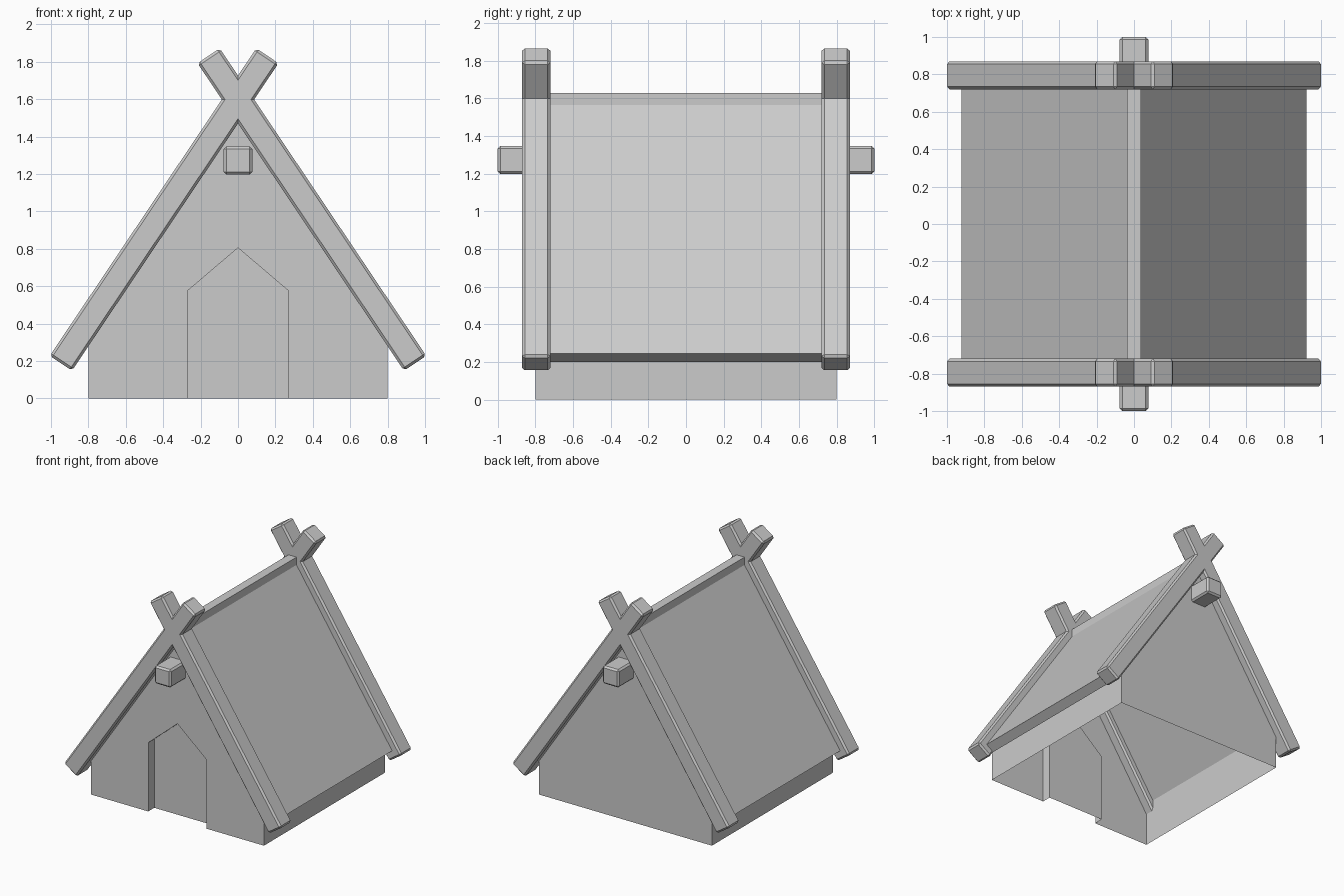
import bpy, bmesh, math
from mathutils import Vector

if "Cube" in bpy.data.objects:
    bpy.data.objects.remove(bpy.data.objects["Cube"], do_unlink=True)

grey = bpy.data.materials.new("plain_grey")
grey.use_nodes = True
grey.diffuse_color = (0.6, 0.6, 0.6, 1)
grey.node_tree.nodes["Principled BSDF"].inputs["Base Color"].default_value = (0.6, 0.6, 0.6, 1)


def finish(name, bm):
    mesh = bpy.data.meshes.new(name)
    bm.to_mesh(mesh)
    bm.free()
    mesh.materials.append(grey)
    obj = bpy.data.objects.new(name, mesh)
    bpy.context.collection.objects.link(obj)
    return obj


def face(bm, points):
    return bm.faces.new([bm.verts.new(p) for p in points])


def sweep(bm, path, y0, y1):
    """Strip of faces along an x,z path, running from y0 to y1."""
    for (xa, za), (xb, zb) in zip(path, path[1:]):
        face(bm, [(xa, y0, za), (xa, y1, za), (xb, y1, zb), (xb, y0, zb)])


def timber(name, size, location, tilt=0):
    """Square timber with narrow chamfers."""
    bm = bmesh.new()
    bmesh.ops.create_cube(bm, size=1)
    bmesh.ops.scale(bm, vec=Vector(size), verts=bm.verts)
    obj = finish(name, bm)
    obj.location = location
    obj.rotation_euler.y = tilt
    bevel = obj.modifiers.new("chamfer", 'BEVEL')
    bevel.width = 0.014
    bevel.segments = 1
    return obj


# Hut walls: open underneath, with a recessed doorway in the front
HALF, RECESS = 0.8, 0.08
outline = [(HALF, 0), (HALF, 0.37), (0, 1.55), (-HALF, 0.37), (-HALF, 0)]
door = [(-0.27, 0), (-0.27, 0.575), (0, 0.805), (0.27, 0.575), (0.27, 0)]
bm = bmesh.new()
sweep(bm, outline, -HALF, HALF)
face(bm, [(x, HALF, z) for x, z in outline])
face(bm, [(x, -HALF, z) for x, z in outline + door])
sweep(bm, door, -HALF, RECESS - HALF)
face(bm, [(x, RECESS - HALF, z) for x, z in door])
bmesh.ops.remove_doubles(bm, verts=bm.verts, dist=0.0001)
bmesh.ops.recalc_face_normals(bm, faces=bm.faces)
finish("hut_walls", bm)

# Roof: sloping sides, turned-under eaves and a raised ridge
ROOF = 0.79
half_roof = [(0.8, 0.28), (0.855, 0.2), (0.922, 0.245), (0.037, 1.563), (0.037, 1.628)]
roof = half_roof + [(-x, z) for x, z in reversed(half_roof)]
bm = bmesh.new()
sweep(bm, roof, -ROOF, ROOF)
bmesh.ops.remove_doubles(bm, verts=bm.verts, dist=0.0001)
bmesh.ops.recalc_face_normals(bm, faces=bm.faces)
for f in bm.faces:
    n, c = f.normal, f.calc_center_median()
    if abs(n.z) > 0.99 and n.z < 0 and c.z > 1:
        bmesh.ops.reverse_faces(bm, faces=bm.faces[:])
        break
finish("roof", bm)

# Crossed gable timbers at both ends
TILT = math.atan2(1.095, 1.63)
for end, y in (("front", -0.795), ("back", 0.795)):
    for side, s in (("left", 1), ("right", -1)):
        timber(f"{end}_{side}_gable_timber", (0.143, 0.15, 1.98),
               (s * 0.395, y, 1.01), -s * TILT)

# Beam running through the hut under the ridge
timber("ridge_beam", (0.153, 2, 0.15), (0, 0, 1.272))
